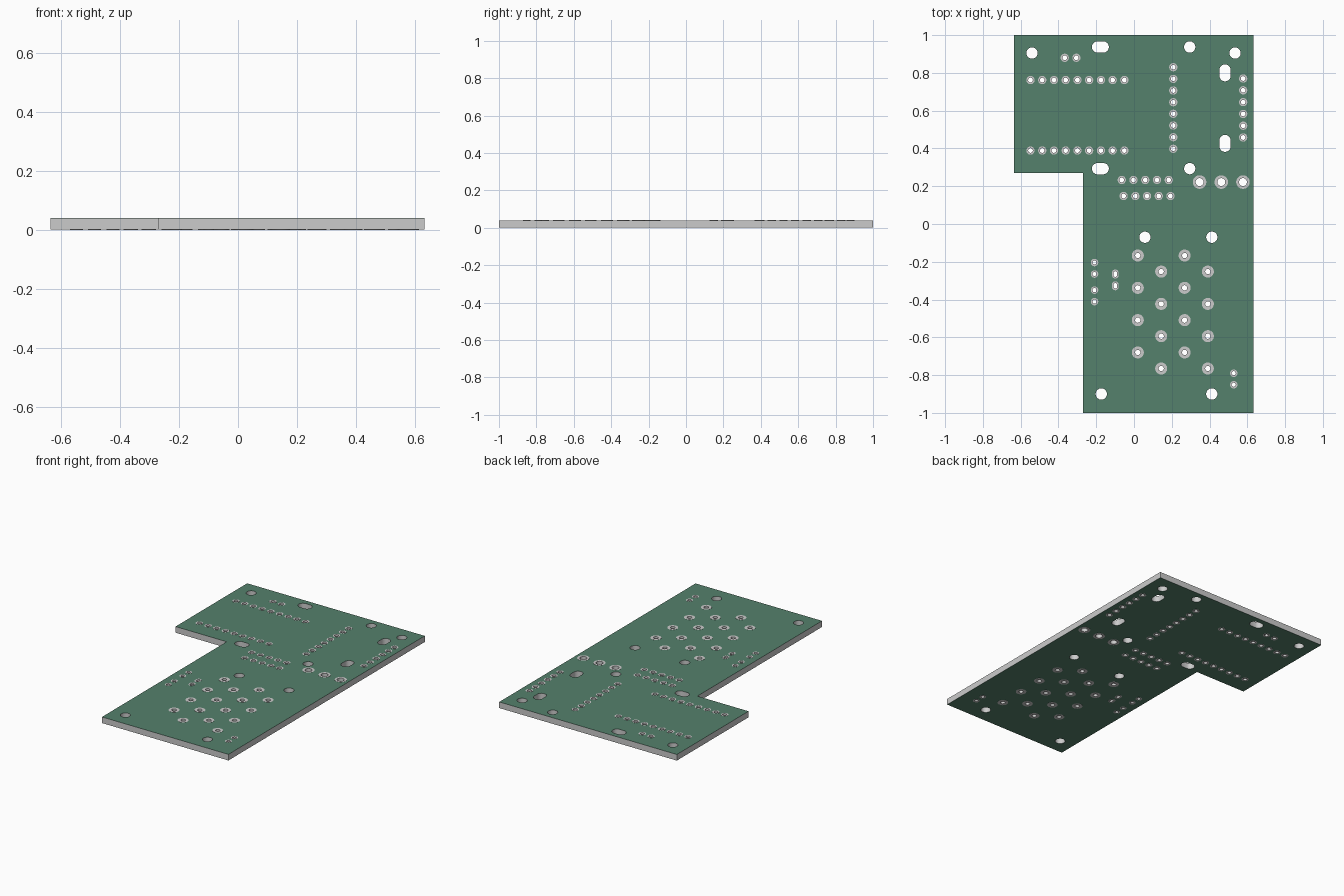
import bpy, bmesh, math

if "Cube" in bpy.data.objects:
    bpy.data.objects.remove(bpy.data.objects["Cube"])

T = 0.04          # board thickness
SKIN = 0.0006     # solder mask thickness

green = bpy.data.materials.new("mask_green")
green.diffuse_color = (0.09, 0.22, 0.15, 1)
green.use_nodes = True
green.node_tree.nodes["Principled BSDF"].inputs["Base Color"].default_value = green.diffuse_color


def stadium(x, y, r, dx=0.0, dy=0.0, n=24):
    """Circle, or a slot when its two halves are pushed apart by dx / dy."""
    pts = []
    for i in range(n):
        a = 2 * math.pi * (i + 0.5) / n
        c, s = math.cos(a), math.sin(a)
        pts.append((x + r * c + math.copysign(dx, c), y + r * s + math.copysign(dy, s)))
    return pts


def plate(name, loops, z0, z1, mat=None):
    """Flat plate from filled outlines; inner outlines become holes."""
    cu = bpy.data.curves.new(name, 'CURVE')
    cu.dimensions, cu.fill_mode, cu.extrude = '2D', 'BOTH', (z1 - z0) / 2
    for loop in loops:
        sp = cu.splines.new('POLY')
        sp.points.add(len(loop) - 1)
        for p, (x, y) in zip(sp.points, loop):
            p.co = (x, y, 0, 1)
        sp.use_cyclic_u = True
    tmp = bpy.data.objects.new(name + "_outline", cu)
    bpy.context.collection.objects.link(tmp)
    dg = bpy.context.evaluated_depsgraph_get()
    me = bpy.data.meshes.new_from_object(tmp.evaluated_get(dg))
    bpy.data.objects.remove(tmp)
    bm = bmesh.new()
    bm.from_mesh(me)
    bmesh.ops.translate(bm, verts=bm.verts, vec=(0, 0, (z0 + z1) / 2))
    bmesh.ops.remove_doubles(bm, verts=bm.verts, dist=1e-5)
    bmesh.ops.recalc_face_normals(bm, faces=bm.faces)
    bm.to_mesh(me)
    bm.free()
    me.materials.clear()
    if mat:
        me.materials.append(mat)
    ob = bpy.data.objects.new(name, me)
    bpy.context.collection.objects.link(ob)
    bpy.ops.object.select_all(action='DESELECT')
    ob.select_set(True)
    bpy.context.view_layer.objects.active = ob
    bpy.ops.object.shade_smooth_by_angle(angle=math.radians(30))
    return ob


def line(x0, y0, x1, y1, n):
    return [(x0 + (x1 - x0) * i / (n - 1), y0 + (y1 - y0) * i / (n - 1)) for i in range(n)]


# L-shaped outline
outline = [(-0.635, 1), (0.632, 1), (0.632, -1), (-0.27, -1), (-0.27, 0.27), (-0.635, 0.27)]

# Mounting holes and slots
mounts = [stadium(x, y, 0.03) for x, y in (
    (-0.54, 0.905), (0.295, 0.937), (0.535, 0.905), (0.295, 0.293),
    (0.058, -0.07), (0.412, -0.07), (-0.173, -0.9), (0.412, -0.9))]
mounts += [stadium(-0.178, y, 0.03, dx=0.015) for y in (0.937, 0.293)]
mounts += [stadium(0.482, y, 0.03, dy=0.015) for y in (0.80, 0.427)]

# Pad groups: positions, outer radius, drill radius, vertical stretch
header = (line(-0.548, 0.762, -0.051, 0.762, 9) + line(-0.548, 0.389, -0.051, 0.389, 9)
          + line(-0.367, 0.88, -0.305, 0.88, 2)
          + line(0.208, 0.83, 0.208, 0.398, 8) + line(0.578, 0.77, 0.578, 0.458, 6)
          + line(-0.065, 0.233, 0.184, 0.233, 5) + line(-0.055, 0.148, 0.193, 0.148, 5))
wire = (line(-0.209, -0.204, -0.209, -0.265, 2) + line(-0.209, -0.35, -0.209, -0.411, 2)
        + line(0.528, -0.79, 0.528, -0.851, 2))
oval = line(-0.099, -0.265, -0.099, -0.327, 2)
power = line(0.347, 0.222, 0.577, 0.222, 3)
relay = []
for i, x in enumerate((0.02, 0.144, 0.268, 0.391)):
    top = -0.252 if i % 2 else -0.167
    relay += line(x, top, x, top - 0.513, 4)
groups = {
    "header_pads": (header, 0.022, 0.0125, 0),
    "wire_pads": (wire, 0.020, 0.011, 0),
    "oval_pads": (oval, 0.018, 0.009, 0.006),
    "power_pads": (power, 0.036, 0.021, 0),
    "socket_pads": (relay, 0.032, 0.014, 0),
}

# Copper rings on both faces
drills = []
for name, (spots, ro, ri, dy) in groups.items():
    holes = [stadium(x, y, ri, dy=dy) for x, y in spots]
    rings = [stadium(x, y, ro, dy=dy) for x, y in spots]
    drills += holes
    plate(name + "_top", rings + holes, T - SKIN, T + 0.0008)
    plate(name + "_bottom", rings + holes, 0, 2 * SKIN)

# Bare board core with green skins above and below
cuts = mounts + drills
plate("board_core", [outline] + cuts, 2 * SKIN, T - SKIN)
plate("top_mask", [outline] + cuts, T - SKIN, T, green)
plate("bottom_mask", [outline] + cuts, SKIN, 2 * SKIN, green)
